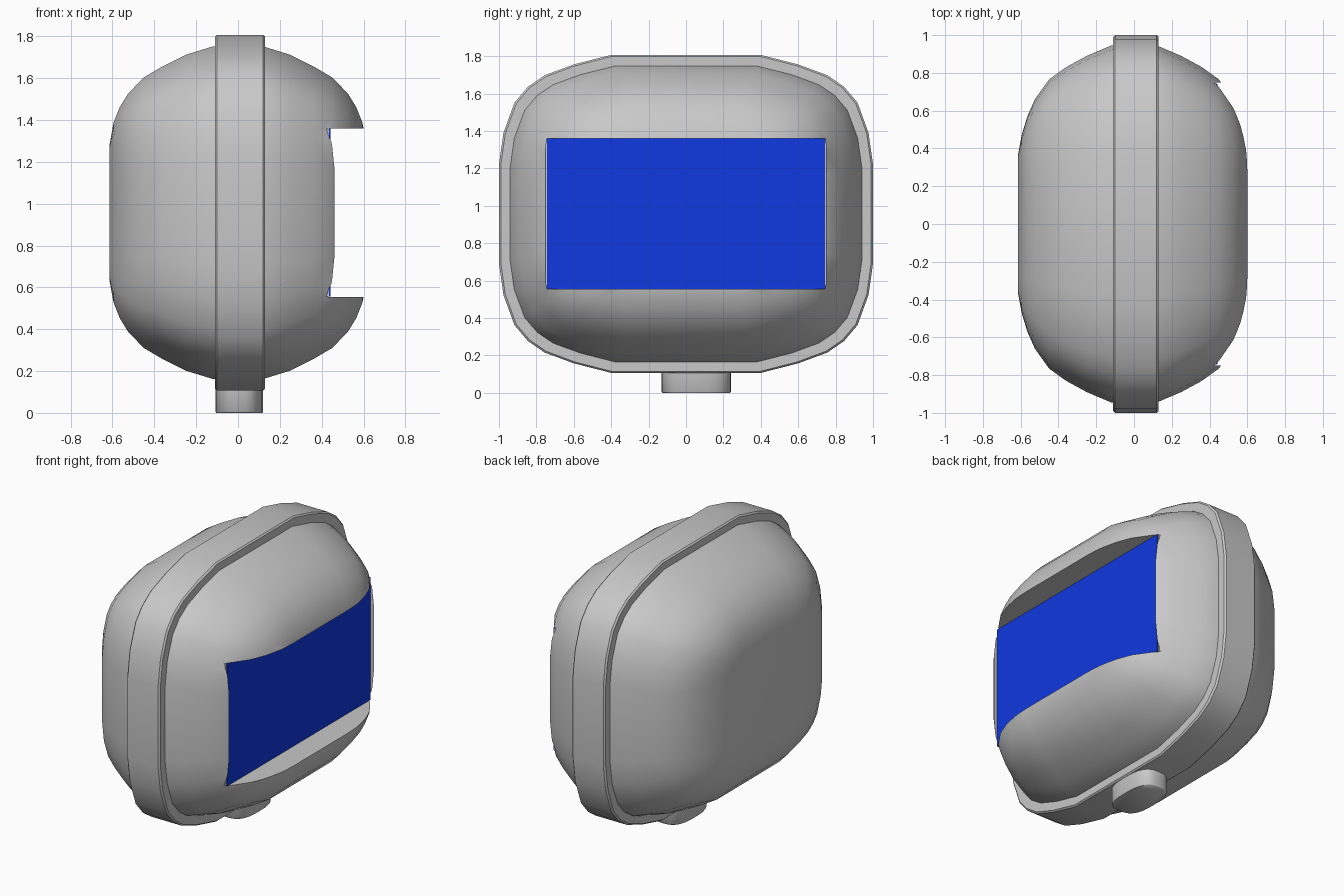
import bpy, bmesh, math

if "Cube" in bpy.data.objects:
    bpy.data.objects.remove(bpy.data.objects["Cube"])

CZ = 0.957  # height of the body centre


def material(name, col):
    m = bpy.data.materials.new(name)
    m.diffuse_color = (*col, 1)
    m.use_nodes = True
    m.node_tree.nodes["Principled BSDF"].inputs["Base Color"].default_value = m.diffuse_color
    return m


GREY = material("shell grey", (0.58, 0.58, 0.58))
BLUE = material("screen blue", (0.005, 0.04, 0.75))

# unit quarter outline (y, z) of the rounded rectangle
QUARTER = [(1, .31), (.976, .51), (.917, .70), (.845, .80), (.756, .872), (.6, .94), (.4, 1)]


def section(sy, sz, square=0.0):
    """Closed outline scaled to half sizes; square pushes the corners out."""
    q = [((y + (1 - y) * square) * sy, (z + (1 - z) * square) * sz) for y, z in QUARTER]
    top = q + [(-y, z) for y, z in reversed(q)]
    return top + [(-y, -z) for y, z in top]


def finish(name, bm, mat, angle=35):
    bmesh.ops.recalc_face_normals(bm, faces=bm.faces)
    me = bpy.data.meshes.new(name)
    bm.to_mesh(me)
    bm.free()
    ob = bpy.data.objects.new(name, me)
    bpy.context.collection.objects.link(ob)
    me.materials.append(mat)
    bpy.ops.object.select_all(action='DESELECT')
    ob.select_set(True)
    bpy.context.view_layer.objects.active = ob
    if angle:
        bpy.ops.object.shade_smooth_by_angle(angle=math.radians(angle))
    return ob


def loft(name, rings, mat, angle=35):
    """Skin a list of closed 3D outlines and cap both ends."""
    bm = bmesh.new()
    loops = [[bm.verts.new(p) for p in r] for r in rings]
    n = len(loops[0])
    for a, b in zip(loops, loops[1:]):
        for i in range(n):
            j = (i + 1) % n
            bm.faces.new((a[i], a[j], b[j], b[i]))
    bm.faces.new(loops[0])
    bm.faces.new(loops[-1])
    return finish(name, bm, mat, angle)


def box(name, lo, hi, mat):
    bm = bmesh.new()
    bmesh.ops.create_cube(bm, size=1)
    for v in bm.verts:
        v.co = [(l + h) / 2 + c * (h - l) for c, l, h in zip(v.co, lo, hi)]
    return finish(name, bm, mat, 0)


# pillow-shaped shell: x, half width, half height, squareness
HALF = [(.615, .36, .32, .55), (.595, .47, .43, .35), (.565, .57, .505, .2),
        (.525, .66, .57, .1), (.45, .765, .647, .03), (.36, .83, .70, 0),
        (.25, .89, .755, 0), (.12, .945, .795, 0)]
STEPS = [(-x, *r) for x, *r in HALF] + [(0, .95, .80, 0)] + HALF[::-1]
shell = loft("shell", [[(x, y, z + CZ) for y, z in section(sy, sz, q)]
                       for x, sy, sz, q in STEPS], GREY, 40)

# screen recess cut into the right side
cutter = box("recess_cutter", (.43, -.75, .555), (.9, .75, 1.36), GREY)
cutter.hide_render = True
cutter.hide_set(True)
cut = shell.modifiers.new("recess", 'BOOLEAN')
cut.operation = 'DIFFERENCE'
cut.solver = 'EXACT'
cut.object = cutter
bpy.context.view_layer.objects.active = shell
bpy.ops.object.modifier_apply(modifier=cut.name)
bpy.data.objects.remove(cutter)
bpy.ops.object.select_all(action='DESELECT')
shell.select_set(True)
bpy.context.view_layer.objects.active = shell
bpy.ops.object.shade_smooth_by_angle(angle=math.radians(40))

# screen plate and its bed
box("screen_bed", (.37, -.747, .557), (.436, .747, 1.358), GREY)
box("screen", (.434, -.742, .556), (.442, .742, 1.359), BLUE)

# raised band around the middle
BAND = [(-.11, .97, .82), (-.11, .99, .842), (-.10, 1, .85), (.12, 1, .85), (.13, .99, .842), (.13, .97, .82)]
BAND = [(-.11, .9, .75)] + BAND + [(.13, .9, .75)]
loft("band", [[(x, y, z + CZ) for y, z in section(sy, sz)] for x, sy, sz in BAND], GREY)


# small rounded foot under the band
def oval(z, k):
    pts = []
    for i in range(32):
        t = math.tau * i / 32
        c, s = math.cos(t), math.sin(t)
        pts.append((.006 + k * .114 * math.copysign(abs(c) ** .7, c),
                    .055 + k * .186 * math.copysign(abs(s) ** .7, s), z))
    return pts


loft("foot", [oval(0, .97), oval(.006, 1), oval(.15, 1)], GREY, 50)
